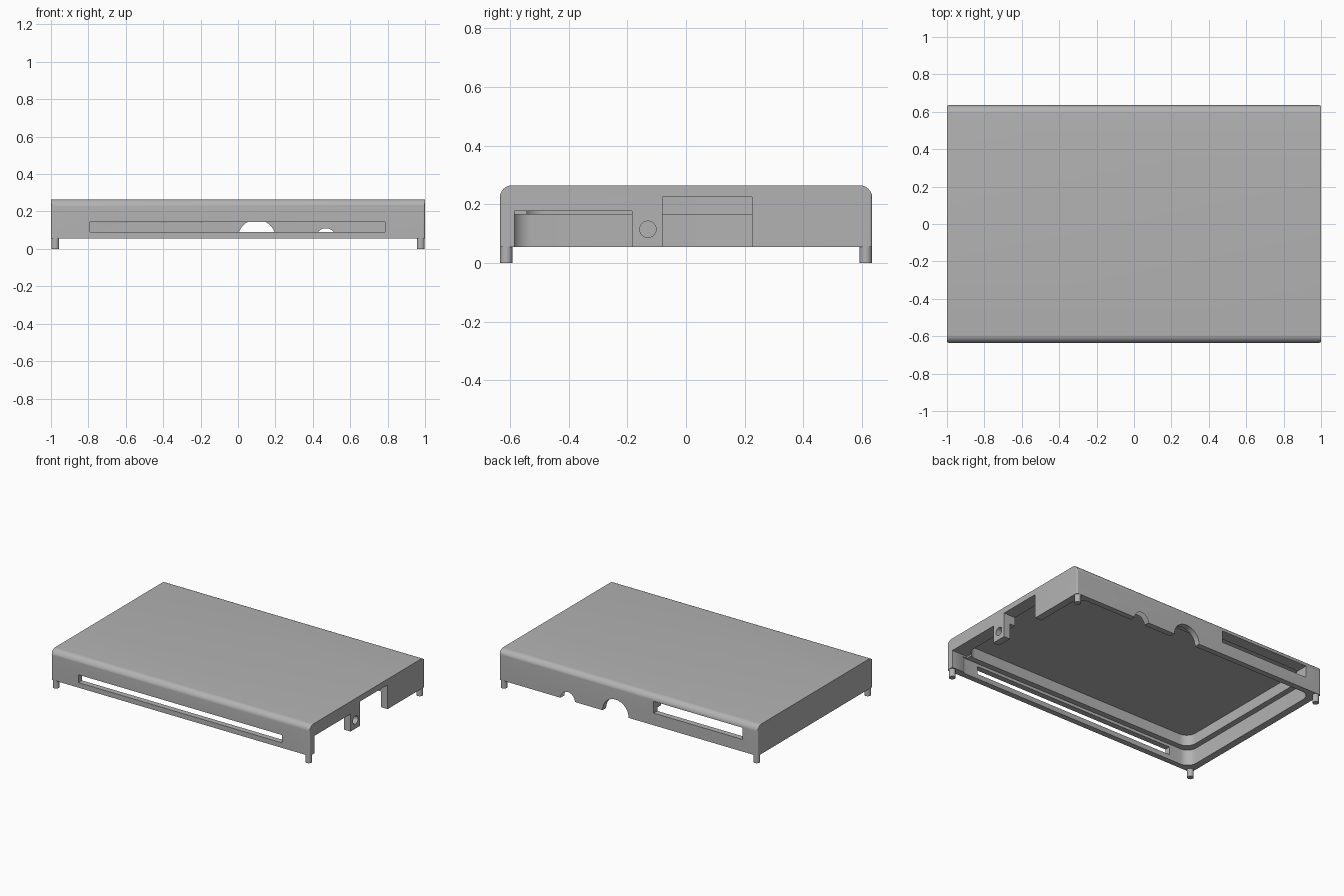
import bpy, bmesh
from math import sin, cos, pi
from mathutils import Matrix, Vector

if "Cube" in bpy.data.objects:
    bpy.data.objects.remove(bpy.data.objects["Cube"])

grey = bpy.data.materials.new("matte_grey")
grey.use_nodes = True
colour = (0.45, 0.45, 0.45, 1)
grey.diffuse_color = colour
grey.node_tree.nodes["Principled BSDF"].inputs["Base Color"].default_value = colour


def make_object(name, bm):
    bmesh.ops.recalc_face_normals(bm, faces=bm.faces)
    mesh = bpy.data.meshes.new(name)
    bm.to_mesh(mesh)
    bm.free()
    mesh.materials.append(grey)
    obj = bpy.data.objects.new(name, mesh)
    bpy.context.collection.objects.link(obj)
    return obj


def extrude(name, points, offset):
    """Close a flat outline of 3D points and extrude it by offset."""
    bm = bmesh.new()
    face = bm.faces.new([bm.verts.new(p) for p in points])
    geom = bmesh.ops.extrude_face_region(bm, geom=[face])["geom"]
    verts = [g for g in geom if isinstance(g, bmesh.types.BMVert)]
    bmesh.ops.translate(bm, verts=verts, vec=offset)
    return make_object(name, bm)


def arc(cu, cv, r, start, steps=8):
    return [(cu + r * cos(start + pi / 2 * i / steps),
             cv + r * sin(start + pi / 2 * i / steps)) for i in range(steps + 1)]


def rounded_block(name, hx, hy, r, z0, z1):
    """Upright block with rounded vertical corners."""
    pts = []
    for i, (sx, sy) in enumerate([(1, 1), (-1, 1), (-1, -1), (1, -1)]):
        pts += arc(sx * (hx - r), sy * (hy - r), r, i * pi / 2)
    return extrude(name, [(x, y, z0) for x, y in pts], (0, 0, z1 - z0))


def box(name, low, high):
    low, high = Vector(low), Vector(high)
    bm = bmesh.new()
    bmesh.ops.create_cube(bm, size=1, matrix=Matrix.Translation((low + high) / 2)
                          @ Matrix.Diagonal((*(high - low), 1)))
    return make_object(name, bm)


def rod(name, centre, r, depth, axis="Z"):
    turn = {"Z": Matrix(), "X": Matrix.Rotation(pi / 2, 4, "Y"),
            "Y": Matrix.Rotation(pi / 2, 4, "X")}[axis]
    bm = bmesh.new()
    bmesh.ops.create_cone(bm, cap_ends=True, segments=40, radius1=r, radius2=r,
                          depth=depth, matrix=Matrix.Translation(centre) @ turn)
    return make_object(name, bm)


def smooth(obj):
    bpy.ops.object.select_all(action="DESELECT")
    obj.select_set(True)
    bpy.context.view_layer.objects.active = obj
    bpy.ops.object.shade_smooth_by_angle(angle=pi / 6)


def combine(obj, tool, operation="DIFFERENCE"):
    mod = obj.modifiers.new("cut", "BOOLEAN")
    mod.operation, mod.solver, mod.object = operation, "EXACT", tool
    bpy.context.view_layer.objects.active = obj
    bpy.ops.object.modifier_apply(modifier=mod.name)
    bpy.data.objects.remove(tool)


BOTTOM, TOP, LEDGE, HY = 0.055, 0.265, 0.165, 0.635

# Cover: end profile with rounded front and back top edges
profile = [(-HY, BOTTOM), (HY, BOTTOM)]
profile += arc(HY - 0.042, TOP - 0.042, 0.042, 0)
profile += arc(-HY + 0.042, TOP - 0.042, 0.042, pi / 2)
cover = extrude("cover_shell", [(-1, y, z) for y, z in profile], (2, 0, 0))
combine(cover, rounded_block("corner_trim", 1, HY, 0.01, 0, 0.4), "INTERSECT")

# Stepped hollow underneath
combine(cover, rounded_block("lower_cavity", 0.95, 0.595, 0.07, 0, LEDGE))
combine(cover, rounded_block("upper_cavity", 0.91, 0.555, 0.07, 0.1, 0.24))

# Front slit and back slot
combine(cover, box("front_slit", (-0.79, -0.7, 0.09), (0.785, -0.57, 0.145)))
combine(cover, box("back_slot", (-0.88, 0.53, 0.14), (-0.195, 0.7, 0.222)))

# Cable arches in the back wall
for x, r in ((0.1, 0.101), (0.47, 0.055)):
    combine(cover, rod("cable_arch", (x, 0.62, BOTTOM), r, 0.2, "Y"))

# Port notches and round hole in the left wall
combine(cover, box("wide_notch", (0.88, -0.585, 0), (1.1, -0.185, 0.177)))
combine(cover, box("tall_notch", (0.88, -0.08, 0), (1.1, 0.225, 0.225)))
combine(cover, rod("round_port", (1, -0.13, 0.115), 0.028, 0.2, "X"))
smooth(cover)

# Corner pegs
for sx, side in ((1, "left"), (-1, "right")):
    for sy, end in ((-1, "front"), (1, "back")):
        smooth(rod(f"{end}_{side}_peg", (sx * 0.977, sy * 0.613, 0.035), 0.021, 0.07))
